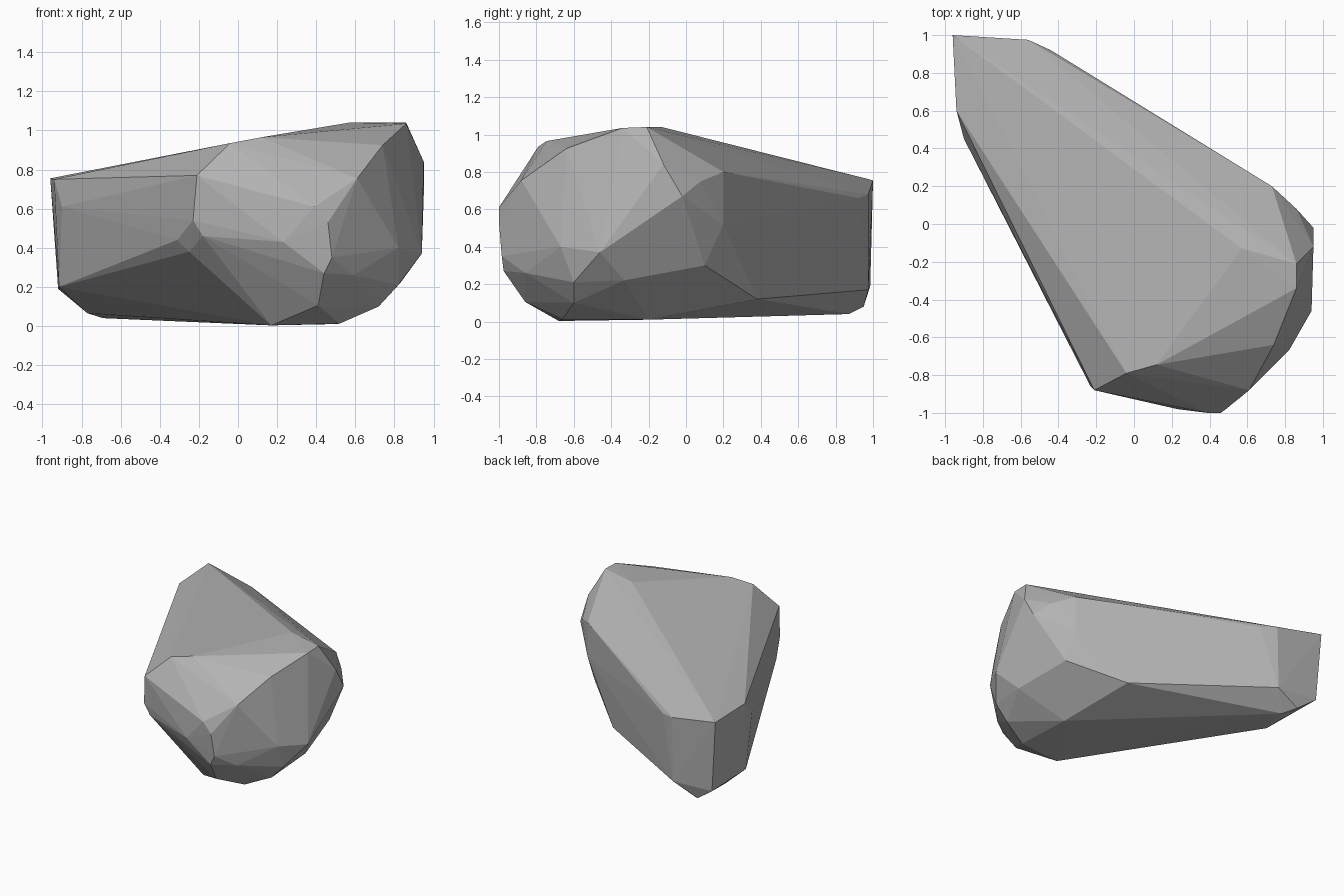
import bpy, bmesh

# Corner points of the faceted boulder, grouped by region
top = [(-.96, 1, .755), (-.94, .6, .75), (-.21, -.88, .77), (-.04, -.79, .935), (.12, -.745, .965),
       (.86, -.34, 1.035), (.86, -.21, 1.04), (.57, -.13, 1.04)]
front = [(.61, -.88, .755), (.74, -.64, .925), (.46, -1, .53), (.39, -1, .61), (.48, -.985, .35),
         (.44, -.975, .27), (.23, -.98, .43), (-.23, -.86, .54), (-.18, -.86, .46),
         (-.31, -.7, .44), (-.25, -.73, .38), (.59, -.86, .26), (.41, -.86, .105)]
right = [(.95, -.12, .84), (.95, -.02, .67), (.94, -.46, .37), (.82, -.67, .4), (.82, -.6, .21),
         (.86, .08, .75), (.73, .2, .52), (.73, .2, .8), (.74, .1, .3), (.83, -.33, .22)]
back = [(-.56, .975, .68), (-.44, .92, .66), (-.57, .975, .17), (-.92, .985, .19),
        (-.9, .45, .61), (-.915, .55, .2), (-.77, .95, .08), (.38, .38, .12)]
bottom = [(.72, -.6, .1), (.52, -.66, .012), (.17, -.68, .003), (.5, -.2, .01),
          (-.69, .87, .04), (-.77, .6, .065)]

# Wrap the corners in a convex skin
bm = bmesh.new()
for p in top + front + right + back + bottom:
    bm.verts.new(p)
hull = bmesh.ops.convex_hull(bm, input=bm.verts)
loose = [v for v in bm.verts if not v.link_faces]
bmesh.ops.delete(bm, geom=loose, context='VERTS')
bmesh.ops.recalc_face_normals(bm, faces=bm.faces)

# Flat-shaded grey boulder
mesh = bpy.data.meshes.new("boulder")
bm.to_mesh(mesh)
bm.free()
stone = bpy.data.materials.new("grey stone")
stone.diffuse_color = (.45, .45, .45, 1)
mesh.materials.append(stone)
bpy.context.collection.objects.link(bpy.data.objects.new("boulder", mesh))
